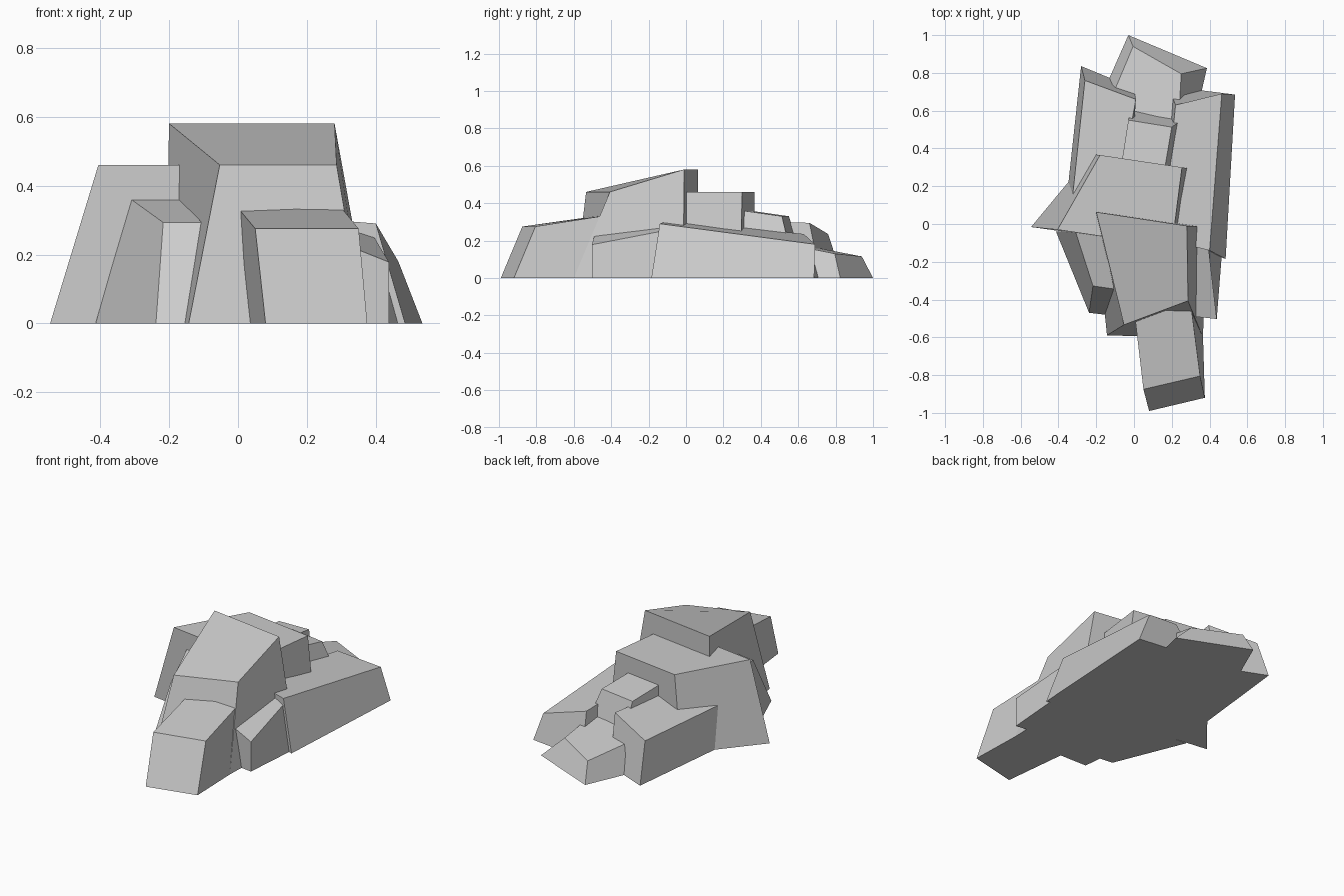
import bpy
import bmesh


def block(name, base, top):
    """Tapered rock block; corners go front-left, front-right, back-right, back-left."""
    bm = bmesh.new()
    lo = [bm.verts.new((x, y, 0)) for x, y in base]
    hi = [bm.verts.new(p) for p in top]
    bm.faces.new(lo[::-1])
    bm.faces.new(hi)
    for i in range(4):
        j = (i + 1) % 4
        bm.faces.new((lo[i], lo[j], hi[j], hi[i]))
    bmesh.ops.recalc_face_normals(bm, faces=bm.faces)
    mesh = bpy.data.meshes.new(name)
    bm.to_mesh(mesh)
    bm.free()
    obj = bpy.data.objects.new(name, mesh)
    bpy.context.collection.objects.link(obj)
    return obj


# Low step at the very front
block("front_step_rock",
      [(0.08, -0.99), (0.375, -0.92), (0.36, -0.42), (0.02, -0.45)],
      [(0.05, -0.875, 0.275), (0.35, -0.805, 0.275), (0.30, -0.42, 0.335), (0.0, -0.45, 0.335)])

# Tallest block, sloping down to the front
block("summit_rock",
      [(-0.143, -0.59), (0.365, -0.60), (0.385, -0.015), (-0.21, 0.07)],
      [(-0.053, -0.534, 0.46), (0.286, -0.407, 0.46), (0.28, -0.01, 0.58), (-0.20, 0.063, 0.58)])

# Small block at the front left
block("front_left_rock",
      [(-0.238, -0.47), (-0.153, -0.48), (-0.06, -0.06), (-0.413, -0.04)],
      [(-0.217, -0.328, 0.293), (-0.106, -0.344, 0.293), (-0.16, -0.06, 0.36), (-0.31, -0.04, 0.36)])

# Flat-topped block crossing the middle
block("middle_rock",
      [(-0.545, -0.016), (0.24, -0.12), (0.31, 0.29), (-0.225, 0.37)],
      [(-0.405, -0.03, 0.46), (0.20, -0.12, 0.46), (0.254, 0.30, 0.46), (-0.18, 0.365, 0.46)])

# Long block at the back left
block("back_left_rock",
      [(-0.36, 0.10), (-0.03, 0.06), (0.0, 0.72), (-0.28, 0.836)],
      [(-0.33, 0.10, 0.235), (-0.10, 0.06, 0.30), (0.01, 0.66, 0.295), (-0.26, 0.76, 0.235)])

# Small block behind the middle
block("inner_back_rock",
      [(-0.14, 0.20), (0.25, 0.16), (0.31, 0.59), (0.0, 0.66)],
      [(-0.085, 0.20, 0.38), (0.14, 0.16, 0.38), (0.20, 0.513, 0.33), (-0.03, 0.55, 0.33)])

# Lowest block at the far back
block("back_step_rock",
      [(-0.25, 0.50), (0.30, 0.45), (0.386, 0.825), (-0.03, 1.0)],
      [(-0.19, 0.50, 0.20), (0.23, 0.45, 0.20), (0.25, 0.795, 0.13), (-0.005, 0.94, 0.115)])

# Long block along the right side
block("right_rock",
      [(0.12, -0.05), (0.485, -0.185), (0.535, 0.685), (0.18, 0.73)],
      [(0.15, -0.08, 0.31), (0.40, -0.14, 0.29), (0.465, 0.69, 0.18), (0.22, 0.63, 0.235)])

# Small block at the front right
block("front_right_rock",
      [(0.31, -0.485), (0.438, -0.503), (0.465, -0.16), (0.25, -0.10)],
      [(0.32, -0.49, 0.225), (0.438, -0.503, 0.178), (0.395, -0.13, 0.25), (0.30, -0.10, 0.28)])
